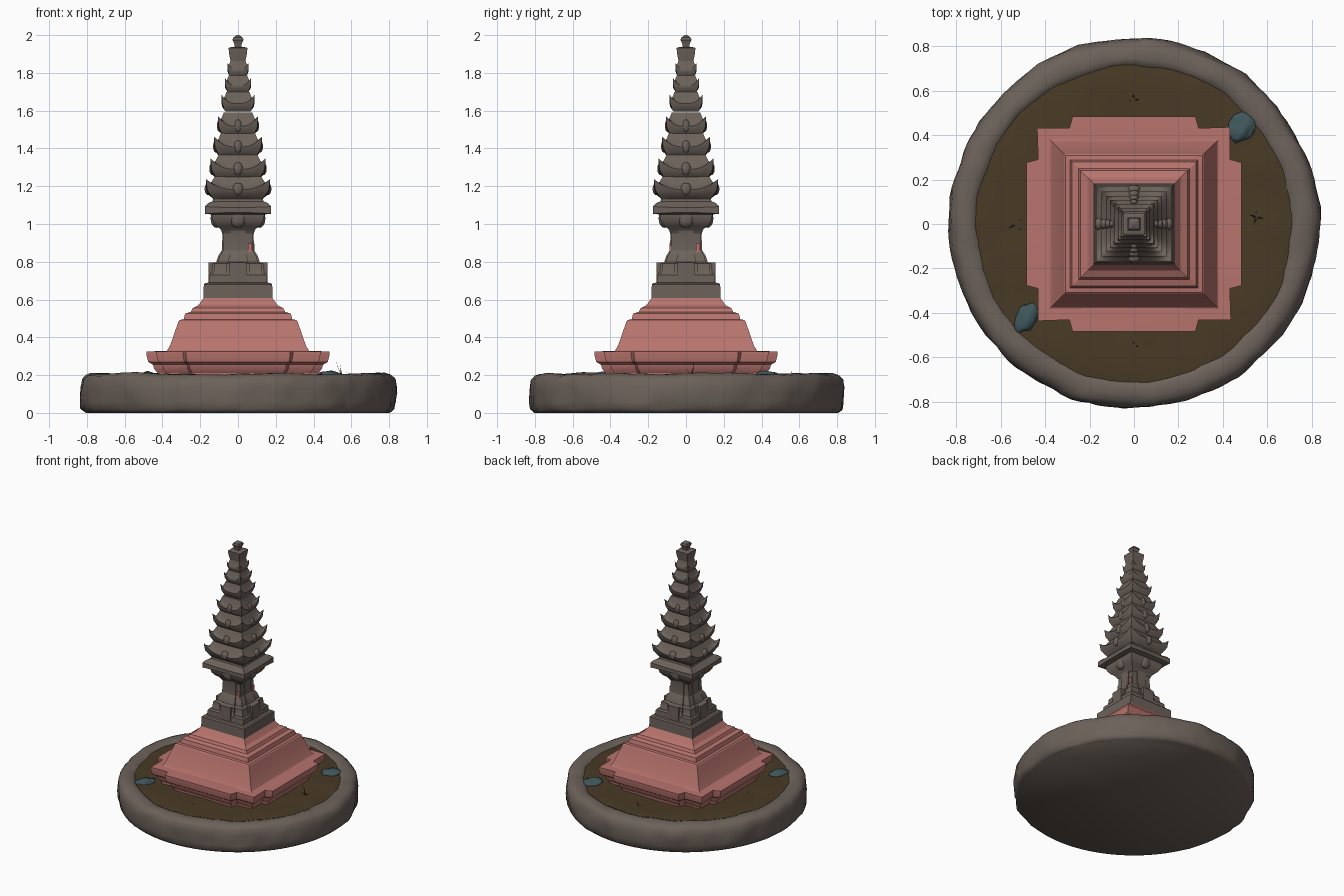
import bpy, bmesh, math
from mathutils import Vector, Matrix, noise

if "Cube" in bpy.data.objects:
    bpy.data.objects.remove(bpy.data.objects["Cube"], do_unlink=True)


def make_material(name, rgb):
    m = bpy.data.materials.new(name)
    m.use_nodes = True
    m.diffuse_color = (*rgb, 1)
    m.node_tree.nodes["Principled BSDF"].inputs["Base Color"].default_value = (*rgb, 1)
    return m


STONE = make_material("weathered stone", (0.15, 0.12, 0.103))
PINK = make_material("pink plaster", (0.48, 0.175, 0.155))
EARTH = make_material("brown earth", (0.066, 0.042, 0.019))
BLUE = make_material("blue rock", (0.05, 0.095, 0.105))
TWIG = make_material("dark twig", (0.03, 0.022, 0.014))


def finish(name, bm, mat, angle=35):
    bmesh.ops.recalc_face_normals(bm, faces=bm.faces)
    me = bpy.data.meshes.new(name)
    bm.to_mesh(me)
    bm.free()
    me.materials.append(mat)
    ob = bpy.data.objects.new(name, me)
    bpy.context.collection.objects.link(ob)
    bpy.ops.object.select_all(action='DESELECT')
    ob.select_set(True)
    bpy.context.view_layer.objects.active = ob
    bpy.ops.object.shade_smooth_by_angle(angle=math.radians(angle))
    return ob


# Outlines of unit half width, anticlockwise
def turn4(quarter):
    return [Matrix.Rotation(k * math.pi / 2, 2) @ Vector(p) for k in range(4) for p in quarter]


def circle(n):
    return [Vector((math.cos(a * math.tau / n), math.sin(a * math.tau / n))) for a in range(n)]


SQUARE = turn4([(1, i / 6 - 1) for i in range(12)])
STEPPED = turn4([(1, -0.57), (1, 0.57), (0.89, 0.6), (0.89, 0.9), (0.6, 0.89)])
CRUCIFORM = turn4([(1, -0.45), (1, 0.45), (0.92, 0.45), (0.92, 0.92), (0.45, 0.92)])


def loft(name, outline, profile, mat, rough=0.0, angle=35):
    """Stack scaled outlines; each profile row is half width, height, corner lift."""
    bm = bmesh.new()
    rings = []
    for half, z, *lift in profile:
        ring = []
        for p in outline:
            corner = min(abs(p.x), abs(p.y)) ** 3
            v = Vector((p.x * half, p.y * half, z + (lift[0] * corner if lift else 0)))
            if rough and z > 0:
                n = noise.noise_vector(v * 5) + noise.noise_vector(v * 14) * 0.6
                v += Vector((n.x, n.y, n.z * 0.7)) * rough
            ring.append(bm.verts.new(v))
        rings.append(ring)
    count = len(outline)
    for a, b in zip(rings, rings[1:]):
        for i in range(count):
            j = (i + 1) % count
            bm.faces.new((a[i], a[j], b[j], b[i]))
    bm.faces.new(rings[0][::-1])
    bm.faces.new(rings[-1])
    return finish(name, bm, mat, angle)


def box(name, centre, size, mat, spin=0):
    bm = bmesh.new()
    bmesh.ops.create_cube(bm, size=1)
    bm.transform(Matrix.Rotation(spin, 4, 'Z') @ Matrix.Translation(centre) @ Matrix.Diagonal((*size, 1)))
    return finish(name, bm, mat)


def ball(name, centre, size, mat, spin=0, rough=0.0):
    bm = bmesh.new()
    bmesh.ops.create_icosphere(bm, subdivisions=3, radius=1)
    for v in bm.verts:
        v.co *= 1 + rough * noise.noise(v.co * 1.5 + Vector(centre))
    bm.transform(Matrix.Translation(centre) @ Matrix.Rotation(spin, 4, 'Z') @ Matrix.Diagonal((*size, 1)))
    return finish(name, bm, mat, 60)


# Round rough base with a raised rim, filled with earth
loft("base_rim", circle(128),
     [(0.805, 0), (0.826, 0.02), (0.829, 0.06), (0.832, 0.1), (0.83, 0.14), (0.824, 0.175),
      (0.805, 0.197), (0.775, 0.208), (0.74, 0.208), (0.715, 0.2), (0.69, 0.165)],
     STONE, rough=0.014, angle=60)
loft("earth_fill", circle(96),
     [(0.745, 0.16), (0.74, 0.19)] + [(0.7 - 0.08 * i, 0.196) for i in range(8)],
     EARTH, rough=0.01, angle=60)

# Pink plinth with stepped corners, and the sloping body above
loft("plinth", STEPPED,
     [(0.42, 0.17), (0.425, 0.21), (0.445, 0.235), (0.45, 0.255), (0.475, 0.27),
      (0.485, 0.31), (0.485, 0.325), (0.39, 0.328)], PINK, angle=25)
loft("sloping_body", SQUARE,
     [(0.395, 0.32), (0.375, 0.33), (0.36, 0.355), (0.315, 0.485), (0.308, 0.492), (0.288, 0.495),
      (0.28, 0.525), (0.25, 0.535), (0.24, 0.555), (0.21, 0.57), (0.195, 0.59), (0.18, 0.612)],
     PINK, angle=20)

# Stone pedestal, neck and flaring capital
loft("pedestal", SQUARE,
     [(0.183, 0.605), (0.181, 0.68), (0.172, 0.688), (0.152, 0.69), (0.15, 0.73), (0.14, 0.74)],
     STONE, angle=25)
loft("neck", CRUCIFORM,
     [(0.148, 0.735), (0.138, 0.755), (0.134, 0.79), (0.115, 0.8), (0.105, 0.83), (0.086, 0.86),
      (0.082, 0.94), (0.088, 0.965)], STONE, angle=25)
loft("capital", SQUARE,
     [(0.08, 0.95), (0.092, 0.972), (0.115, 0.99), (0.132, 1.015), (0.14, 1.05), (0.14, 1.06)],
     STONE, angle=30)
for k in range(4):
    spin = k * math.pi / 2
    box("pedestal_panel", (0, -0.13, 0.74), (0.09, 0.05, 0.11), STONE, spin)
    ball("capital_boss", Matrix.Rotation(spin, 3, 'Z') @ Vector((0, -0.115, 1.03)),
         (0.045, 0.03, 0.05), STONE, spin)

# Patches of exposed plaster on the neck
for k in range(2):
    box("plaster_patch", (0.063, -0.083, 0.875), (0.022, 0.009, 0.045), PINK, k * math.pi / 2)

# Eave slab and diminishing tiers with upturned corners
loft("eave_slab", SQUARE,
     [(0.135, 1.05), (0.176, 1.06, -0.006), (0.176, 1.088, 0.005), (0.16, 1.1, 0.01),
      (0.135, 1.12), (0.125, 1.16)], STONE, angle=30)
tiers = [(0.17, 1.24), (0.146, 1.35), (0.127, 1.465), (0.107, 1.575),
         (0.087, 1.685), (0.07, 1.775), (0.056, 1.855)]
for i, (half, tip) in enumerate(tiers):
    above = tiers[i + 1][1] if i < 6 else 1.93
    h = above - tip
    foot = tip - h
    loft("roof_tier", SQUARE,
         [(half * 0.76, foot), (half * 0.84, foot + h * 0.12, h * 0.05),
          (half * 0.96, foot + h * 0.28, h * 0.2), (half, foot + h * 0.48, h * 0.5),
          (half * 0.94, foot + h * 0.58, h * 0.28), (half * 0.86, foot + h * 0.72, h * 0.05),
          (half * 0.78, foot + h * 0.95), (half * 0.7, foot + h * 1.15)], STONE, angle=40)
    # Small ornament in the middle of each eave
    for k in range(4):
        spin = k * math.pi / 2
        if i < 4:
            ball("eave_ornament", Matrix.Rotation(spin, 3, 'Z') @ Vector((0, -half * 0.92, foot + h * 0.5)),
                 (half * 0.17, half * 0.12, h * 0.3), STONE, spin)

# Top block and finial
loft("top_block", SQUARE,
     [(0.038, 1.83), (0.041, 1.87), (0.047, 1.9), (0.05, 1.932), (0.03, 1.938)], STONE)
loft("finial", SQUARE,
     [(0.018, 1.93), (0.018, 1.95), (0.029, 1.975), (0.024, 1.988), (0.006, 2.0)], STONE)

# Blue rocks half sunk in the earth
ball("large_rock", (0.48, 0.43, 0.195), (0.055, 0.075, 0.026), BLUE, -0.5, 0.3)
ball("small_rock", (-0.485, -0.425, 0.195), (0.048, 0.068, 0.024), BLUE, -0.5, 0.3)


# Dry twigs scattered on the earth
def twig(x, y, tall, spread):
    bm = bmesh.new()
    for k in range(4):
        a = k * 1.7 + x * 5
        root = Vector((x, y, 0.185))
        end = root + Vector((math.cos(a) * spread, math.sin(a) * spread, tall * (1 - 0.25 * k)))
        side = Vector((-math.sin(a), math.cos(a), 0)) * 0.005
        low = bm.verts.new(root - side), bm.verts.new(root + side)
        bm.faces.new((*low, bm.verts.new(end)))
    finish("twig", bm, TWIG)


twig(0.55, 0.03, 0.09, 0.035)
twig(-0.53, 0.0, 0.035, 0.04)
twig(0.0, 0.56, 0.035, 0.025)
twig(0.0, -0.55, 0.03, 0.02)
